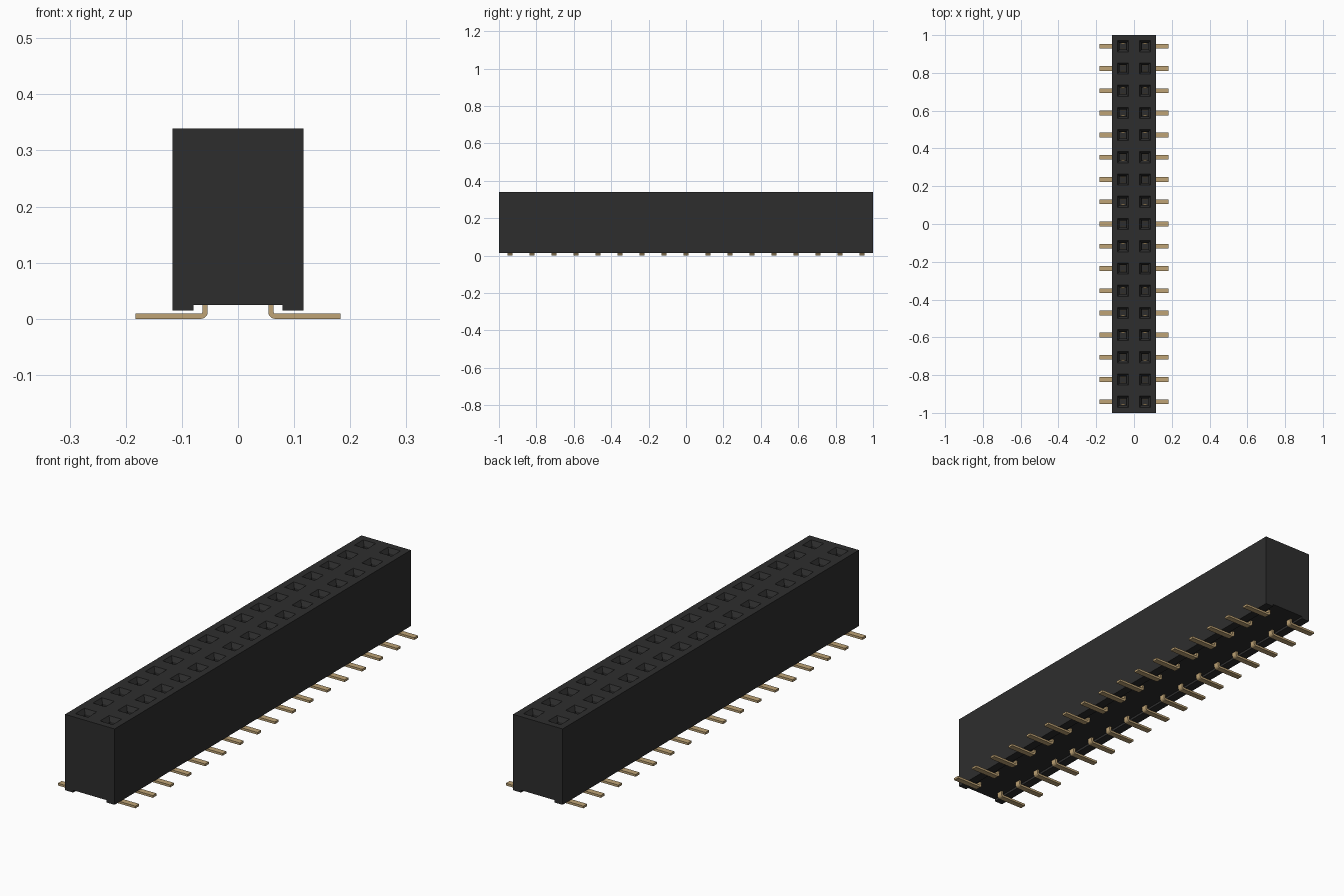
import bpy
import bmesh
from math import sin, cos, pi
from mathutils import Matrix

cube = bpy.data.objects.get("Cube")
if cube:
    bpy.data.objects.remove(cube, do_unlink=True)

ROWS = 17
PITCH = 2 / ROWS
HALF_W = 0.117
COL_X = HALF_W / 2
TOP, RAIL_Z, BASE_Z = 0.339, 0.015, 0.025
row_ys = [(i - (ROWS - 1) / 2) * PITCH for i in range(ROWS)]


def make_material(name, color, roughness):
    mat = bpy.data.materials.new(name)
    mat.use_nodes = True
    mat.diffuse_color = color
    bsdf = mat.node_tree.nodes["Principled BSDF"]
    bsdf.inputs["Base Color"].default_value = color
    bsdf.inputs["Roughness"].default_value = roughness
    return mat


def finish(bm, name, mat):
    mesh = bpy.data.meshes.new(name)
    bm.to_mesh(mesh)
    bm.free()
    mesh.materials.append(mat)
    obj = bpy.data.objects.new(name, mesh)
    bpy.context.collection.objects.link(obj)
    return obj


def add_prism(bm, profile, y0, y1):
    """Sweep a closed xz profile from y0 to y1 and return its faces."""
    face = bm.faces.new([bm.verts.new((x, y0, z)) for x, z in profile])
    ext = bmesh.ops.extrude_face_region(bm, geom=[face], use_keep_orig=True)
    verts = [g for g in ext["geom"] if isinstance(g, bmesh.types.BMVert)]
    bmesh.ops.translate(bm, verts=verts, vec=(0, y1 - y0, 0))


black = make_material("black plastic", (0.027, 0.027, 0.027, 1), 0.6)
gold = make_material("gold contact", (0.52, 0.37, 0.18, 1), 0.5)

# Housing: block with two foot rails underneath
bm = bmesh.new()
rail_x = 0.079
add_prism(bm, [(-HALF_W, RAIL_Z), (-rail_x, RAIL_Z), (-rail_x, BASE_Z),
               (rail_x, BASE_Z), (rail_x, RAIL_Z), (HALF_W, RAIL_Z),
               (HALF_W, TOP), (-HALF_W, TOP)], -1, 1)
bmesh.ops.recalc_face_normals(bm, faces=bm.faces)
lid = [f for f in bm.faces if f.normal.z > 0.9 and f.calc_center_median().z > TOP - 0.01]
bmesh.ops.delete(bm, geom=lid, context="FACES_ONLY")

# Socket openings: one top cell per pin, with a funnel and a deep shaft
grid = bmesh.ops.create_grid(bm, x_segments=2, y_segments=ROWS, size=1,
                             matrix=Matrix.Translation((0, 0, TOP)) @ Matrix.Diagonal((HALF_W, 1, 1, 1)))
cells = list({f for v in grid["verts"] for f in v.link_faces})
for thickness, depth in ((0.029, 0), (0.012, -0.018), (0.0005, -0.25)):
    bmesh.ops.inset_individual(bm, faces=cells, thickness=thickness, depth=depth,
                               use_even_offset=True)
bmesh.ops.remove_doubles(bm, verts=bm.verts, dist=0.0001)
finish(bm, "socket_housing", black)

# Surface-mount leads: flat foot, rounded bend and upright stem
inner, outer, thick, tip = 0.054, 0.012, 0.0095, 0.183
center = (inner + outer, outer)


def arc(radius, start, end, steps=5):
    angles = [start + (end - start) * i / steps for i in range(steps + 1)]
    return [(center[0] + radius * cos(a), center[1] + radius * sin(a)) for a in angles]


lead = [(tip, 0), (tip, thick)]
lead += arc(outer - thick, 1.5 * pi, pi)
lead += [(inner + thick, 0.05), (inner, 0.05)]
lead += arc(outer, pi, 1.5 * pi)

for side, name in ((1, "left_leads"), (-1, "right_leads")):
    bm = bmesh.new()
    for y in row_ys:
        add_prism(bm, [(side * x, z) for x, z in lead], y - 0.0125, y + 0.0125)
    bmesh.ops.recalc_face_normals(bm, faces=bm.faces)
    finish(bm, name, gold)

# Spring contacts: a pair of thin leaves inside each shaft
for side, name in ((1, "left_spring_contacts"), (-1, "right_spring_contacts")):
    bm = bmesh.new()
    for y in row_ys:
        for wall in (-1, 1):
            place = Matrix.Translation((side * COL_X, y + wall * 0.014, 0.165))
            bmesh.ops.create_cube(bm, size=1, matrix=place @ Matrix.Diagonal((0.02, 0.004, 0.2, 1)))
    finish(bm, name, gold)
